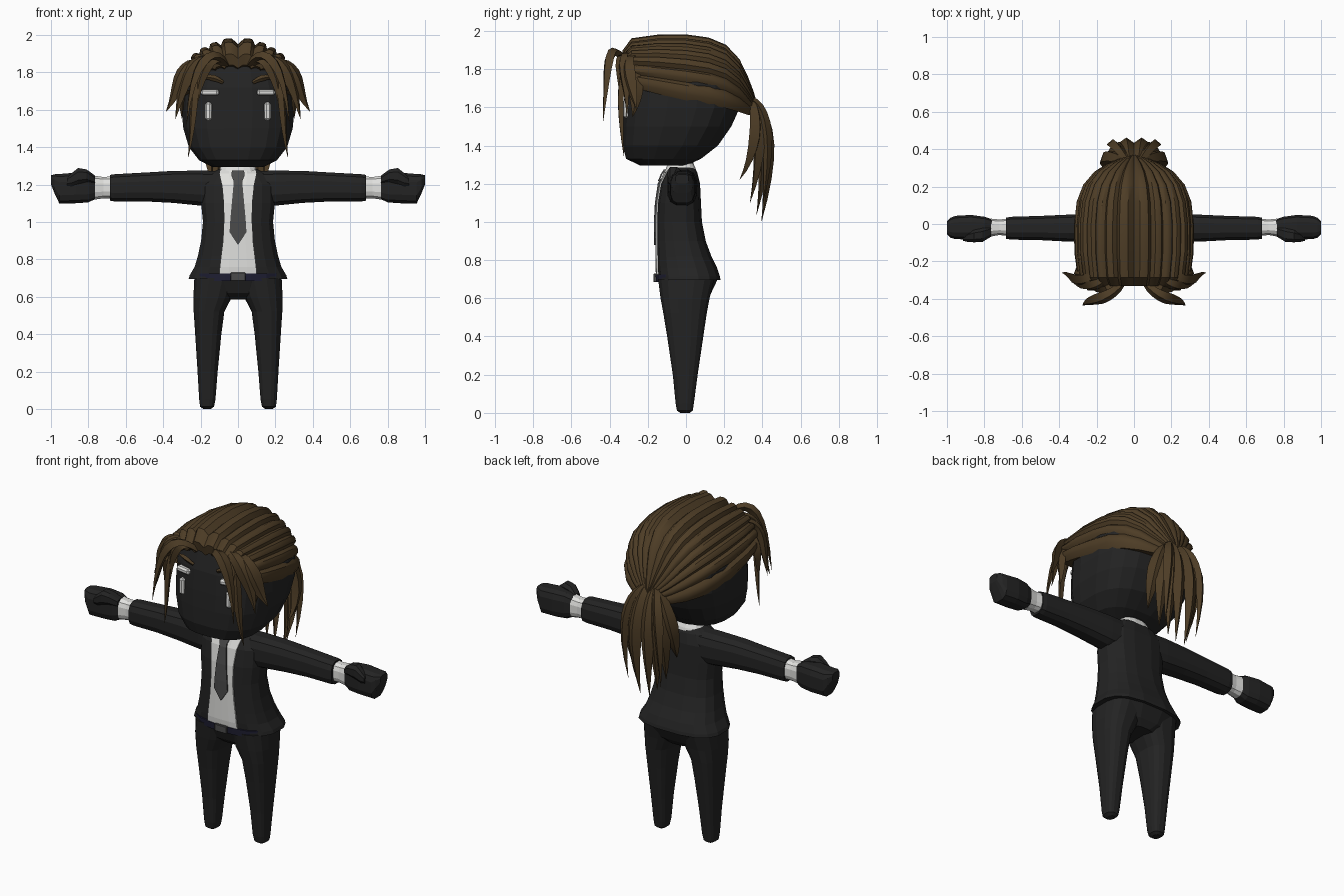
import bpy, bmesh, math, random
from mathutils import Vector

if "Cube" in bpy.data.objects:
    bpy.data.objects.remove(bpy.data.objects["Cube"])

random.seed(4)


def material(name, rgb):
    m = bpy.data.materials.new(name)
    m.diffuse_color = (*rgb, 1)
    m.use_nodes = True
    m.node_tree.nodes["Principled BSDF"].inputs["Base Color"].default_value = m.diffuse_color
    return m


BLACK = material("suit black", (0.017, 0.017, 0.017))
WHITE = material("shirt white", (0.75, 0.75, 0.73))
GREY = material("tie grey", (0.07, 0.07, 0.07))
NAVY = material("belt navy", (0.014, 0.014, 0.035))
HAIR = material("hair brown", (0.075, 0.046, 0.019))


def finish(name, verts, faces, mat, smooth=False):
    me = bpy.data.meshes.new(name)
    me.from_pydata([tuple(v) for v in verts], [], faces)
    bm = bmesh.new()
    bm.from_mesh(me)
    bmesh.ops.recalc_face_normals(bm, faces=bm.faces)
    bm.to_mesh(me)
    bm.free()
    me.materials.append(mat)
    ob = bpy.data.objects.new(name, me)
    bpy.context.collection.objects.link(ob)
    if smooth:
        bpy.ops.object.select_all(action='DESELECT')
        ob.select_set(True)
        bpy.context.view_layer.objects.active = ob
        bpy.ops.object.shade_smooth_by_angle(angle=math.radians(35))
    return ob


def skin(rows, n):
    """Quads between closed rings of n vertices, with end caps."""
    f = [(r * n + i, r * n + (i + 1) % n, (r + 1) * n + (i + 1) % n, (r + 1) * n + i)
         for r in range(rows - 1) for i in range(n)]
    return f + [tuple(range(n)), tuple(range((rows - 1) * n, rows * n))]


def loft(name, rings, mat, axis='z', s=1, n=16, e=2.7):
    """Rings are (position, low a, high a, low b, high b) with rounded-box outlines."""
    verts = []
    for t, a0, a1, b0, b1 in rings:
        for i in range(n):
            q = 2 * math.pi * (i + 0.5) / n
            c, d = math.cos(q), math.sin(q)
            a = (a0 + a1) / 2 + (a1 - a0) / 2 * math.copysign(abs(c) ** (2 / e), c)
            b = (b0 + b1) / 2 + (b1 - b0) / 2 * math.copysign(abs(d) ** (2 / e), d)
            verts.append((a * s, b, t) if axis == 'z' else (t * s, a, b))
    return finish(name, verts, skin(len(rings), n), mat)


def sym(rows):
    return [(z, -w, w, y0, y1) for z, w, y0, y1 in rows]


def lock(name, pts, w, t, wide, steps=9):
    """Tapered hair lock along a cubic curve, diamond cross-section."""
    p = [Vector(v) for v in pts]
    wide = Vector(wide).normalized()
    verts = []
    for k in range(steps + 1):
        u = k / steps
        v = 1 - u
        c = p[0] * v**3 + p[1] * 3 * v * v * u + p[2] * 3 * v * u * u + p[3] * u**3
        d = ((p[1] - p[0]) * v * v + (p[2] - p[1]) * 2 * v * u + (p[3] - p[2]) * u * u).normalized()
        nrm = d.cross(wide).normalized()
        side = nrm.cross(d)
        g = max(0.02, (0.55 + 0.9 * u) if u < 0.5 else 1 - (2 * u - 1) ** 1.6)
        verts += [c + side * w * g, c + nrm * t * g, c - side * w * g, c - nrm * t * g]
    return finish(name, verts, skin(steps + 1, 4), HAIR, True)


def box(name, loc, size, mat, rz=0.0, bev=0.008):
    bm = bmesh.new()
    bmesh.ops.create_cube(bm, size=1)
    bmesh.ops.scale(bm, vec=size, verts=bm.verts)
    bmesh.ops.bevel(bm, geom=bm.edges[:], offset=bev, segments=1, affect='EDGES')
    me = bpy.data.meshes.new(name)
    bm.to_mesh(me)
    bm.free()
    me.materials.append(mat)
    ob = bpy.data.objects.new(name, me)
    ob.location = loc
    ob.rotation_euler = (0, 0, rz)
    bpy.context.collection.objects.link(ob)


# Head and neck
loft("head", sym([(1.295, .14, -.24, .0), (1.33, .21, -.315, .08), (1.40, .265, -.335, .17),
                  (1.50, .295, -.335, .24), (1.60, .305, -.33, .285), (1.72, .30, -.32, .29),
                  (1.83, .26, -.29, .24), (1.90, .15, -.20, .15)]), BLACK, n=20)
loft("neck", sym([(1.2, .07, -.08, .04), (1.34, .07, -.08, .04)]), BLACK)
loft("collar", sym([(1.25, .115, -.115, .06), (1.285, .10, -.105, .05), (1.305, .085, -.09, .04)]), WHITE)

# Jacket, belt and hips
TORSO = [(.695, .268, -.15, .183), (.715, .262, -.15, .18), (.76, .235, -.155, .165),
         (.82, .217, -.155, .135), (.90, .20, -.155, .105), (1.0, .19, -.155, .085),
         (1.1, .20, -.15, .08), (1.2, .20, -.135, .075), (1.26, .15, -.11, .06), (1.285, .10, -.09, .045)]
loft("jacket", sym(TORSO), BLACK)
loft("belt", sym([(.685, .235, -.158, .14), (.725, .235, -.162, .14)]), NAVY)
loft("hips", sym([(.585, .09, -.08, .10), (.62, .20, -.12, .13), (.70, .236, -.15, .168)]), BLACK)
box("belt_buckle", (0, -.163, .707), (.08, .016, .044), GREY, bev=.003)


def front_y(x, z):
    """Front of the jacket at a given place."""
    for a, b in zip(TORSO, TORSO[1:]):
        if z <= b[0]:
            f = max(0, (z - a[0]) / (b[0] - a[0]))
            w, y0, y1 = (a[k] + (b[k] - a[k]) * f for k in (1, 2, 3))
            h = max(0, 1 - abs(x / w) ** 2.7) ** (1 / 2.7)
            return (y0 + y1) / 2 - (y1 - y0) / 2 * h
    return TORSO[-1][2]


def plate(name, rows, off, mat):
    """Thin panel following the chest; rows are (height, half width)."""
    cols = (-1, -.5, 0, .5, 1)
    verts = [(c * w, front_y(c * w, z) - o, z) for o in (off, off - .008) for z, w in rows for c in cols]
    m, h = len(cols), len(rows) * len(cols)
    faces = []
    for r in range(len(rows) - 1):
        for c in range(m - 1):
            q = (r * m + c, r * m + c + 1, (r + 1) * m + c + 1, (r + 1) * m + c)
            faces += [q, tuple(i + h for i in q)]
        for c in (0, m - 1):
            a, b = r * m + c, (r + 1) * m + c
            faces.append((a, b, b + h, a + h))
    for r in (0, len(rows) - 1):
        for c in range(m - 1):
            a = r * m + c
            faces.append((a, a + 1, a + 1 + h, a + h))
    finish(name, verts, faces, mat)


plate("shirt_front", [(.725, .10), (.76, .097), (.82, .09), (.9, .08), (1.0, .073), (1.1, .074),
                      (1.2, .085), (1.26, .098), (1.283, .092)], .006, WHITE)
plate("tie_blade", [(.88, .002), (.945, .045), (1.0, .042), (1.1, .033), (1.2, .024), (1.225, .022)], .013, GREY)
plate("tie_knot", [(1.215, .022), (1.25, .036), (1.275, .032)], .018, GREY)

for s, tag in ((1, "left"), (-1, "right")):
    # Limbs
    loft("leg_" + tag, [(0, .145, .185, -.03, .02), (.012, .128, .203, -.048, .036), (.05, .12, .208, -.055, .042),
                        (.2, .108, .217, -.07, .062), (.4, .088, .23, -.10, .092), (.52, .072, .238, -.12, .11),
                        (.60, .03, .24, -.135, .125), (.70, .0, .235, -.148, .15)], BLACK, s=s)
    loft("sleeve_" + tag, [(.10, -.10, .06, 1.08, 1.275), (.20, -.10, .06, 1.085, 1.277), (.35, -.096, .052, 1.10, 1.275),
                           (.5, -.088, .045, 1.108, 1.266), (.66, -.085, .04, 1.108, 1.257),
                           (.685, -.08, .035, 1.112, 1.253)], BLACK, 'x', s, n=12)
    loft("cuff_" + tag, [(.67, -.065, .03, 1.125, 1.245), (.72, -.06, .025, 1.125, 1.242),
                         (.765, -.068, .03, 1.118, 1.248)], WHITE, 'x', s, n=12)
    loft("hand_" + tag, [(.755, -.06, .025, 1.125, 1.243), (.80, -.08, .04, 1.103, 1.262),
                         (.87, -.085, .05, 1.098, 1.265), (.955, -.082, .045, 1.096, 1.258),
                         (.98, -.075, .035, 1.15, 1.256), (1.0, -.055, .015, 1.20, 1.25)], BLACK, 'x', s, n=12, e=3.2)
    loft("thumb_" + tag, [(.765, -.07, -.01, 1.20, 1.25), (.81, -.098, -.02, 1.21, 1.283),
                          (.855, -.10, -.03, 1.20, 1.291), (.89, -.097, -.045, 1.19, 1.262),
                          (.915, -.09, -.06, 1.195, 1.235)], BLACK, 'x', s, n=8)
    # Face marks
    box("brow_mark_" + tag, (s * .148, -.308, 1.692), (.095, .04, .034), WHITE, s * .18, .01)
    box("eye_mark_" + tag, (s * .157, -.309, 1.592), (.034, .036, .098), WHITE, s * .18, .01)
    lock("brow_" + tag, [(s * .08, -.315, 1.745), (s * .11, -.325, 1.765), (s * .15, -.32, 1.785), (s * .20, -.29, 1.765)],
         .017, .012, (0, 0, 1), 6)
    # Fringe locks
    fringe = [
        ("bang", (.06, -.31, 1.84), (.12, -.41, 1.94), (.24, -.40, 1.92), (.275, -.435, 1.52), .036, .028, (.6, .7, .3)),
        ("inner_bang", (.08, -.31, 1.84), (.14, -.37, 1.90), (.21, -.35, 1.84), (.235, -.33, 1.55), .032, .02, (.9, .3, .3)),
        ("long_lock", (.17, -.29, 1.85), (.25, -.36, 1.82), (.225, -.345, 1.55), (.268, -.325, 1.34), .026, .018, (.8, .6, 0)),
        ("side_spike", (.18, -.27, 1.86), (.32, -.34, 1.87), (.30, -.28, 1.72), (.385, -.26, 1.59), .05, .026, (.6, .6, .3)),
        ("low_spike", (.14, -.29, 1.87), (.25, -.37, 1.90), (.29, -.30, 1.76), (.335, -.31, 1.55), .042, .025, (.7, .5, .3)),
        ("temple_lock", (.25, -.27, 1.80), (.32, -.27, 1.76), (.30, -.25, 1.66), (.30, -.28, 1.55), .04, .02, (.1, 1, 0)),
    ]
    for nm, a, b, c, d, w, t, wd in fringe:
        lock(nm + "_" + tag, [(s * v[0], v[1], v[2]) for v in (a, b, c, d)], w, t, (s * wd[0], wd[1], wd[2]))
    # Ponytail locks
    for i, (x, y, z) in enumerate([(.03, .395, 1.0), (.065, .37, 1.04), (.10, .335, 1.10), (.135, .28, 1.22)]):
        lock(f"ponytail_{i}_{tag}", [(s * .025, .33, 1.64), (s * (.03 + .03 * i), .43 - .015 * i, 1.60),
                                     (s * (x * 1.25 + .02), .465 - .03 * i, 1.36), (s * x, y, z)],
             .048, .034, (1, -.25 * s * i, 0))
    lock("ponytail_flick_" + tag, [(s * .03, .34, 1.64), (s * .09, .41, 1.62), (s * .14, .46, 1.45), (s * .11, .40, 1.08)],
         .035, .03, (1, 0, 0))

# Swept-back hair: arched stations (y, half width, top, lower edge) with grooved strands
CAP = [(-.27, .235, 1.82, 1.73), (-.318, .245, 1.83, 1.73), (-.332, .265, 1.885, 1.725), (-.285, .295, 1.945, 1.705),
       (-.15, .313, 1.963, 1.67), (0, .314, 1.965, 1.635), (.12, .30, 1.948, 1.615), (.21, .265, 1.91, 1.595),
       (.28, .205, 1.835, 1.575), (.325, .135, 1.745, 1.56), (.355, .07, 1.67, 1.555), (.37, .03, 1.62, 1.57)]
STRANDS, SUB = 14, 4
heights = [random.uniform(-.008, .008) for _ in range(STRANDS)]
m = STRANDS * SUB + 1
verts, faces = [], []
for k, (y, w, top, low) in enumerate(CAP):
    fade = min(1, .35 + .2 * k) * min(1, .3 + w / .25)
    for i in range(m):
        a = math.pi * (i / (m - 1) - .5)
        st, f = min(i // SUB, STRANDS - 1), (i % SUB) / SUB
        h = heights[min(st, STRANDS - 1 - st)]
        o = fade * (-.014 if f == 0 else h + .012 * math.sin(math.pi * f))
        sx, cz = math.sin(a), math.cos(a)
        verts.append((w * math.copysign(abs(sx) ** .8, a) + sx * o, y, low + (top - low) * max(0, cz) ** .8 + cz * o))
for k in range(len(CAP) - 1):
    for i in range(m - 1):
        a = k * m + i
        faces.append((a, a + 1, a + m + 1, a + m))
    if k > 2:
        faces.append((k * m, (k + 1) * m, (k + 2) * m - 1, (k + 1) * m - 1))
faces.append(tuple(range((len(CAP) - 1) * m, len(CAP) * m)))
finish("hair_cap", verts, faces, HAIR, True)
